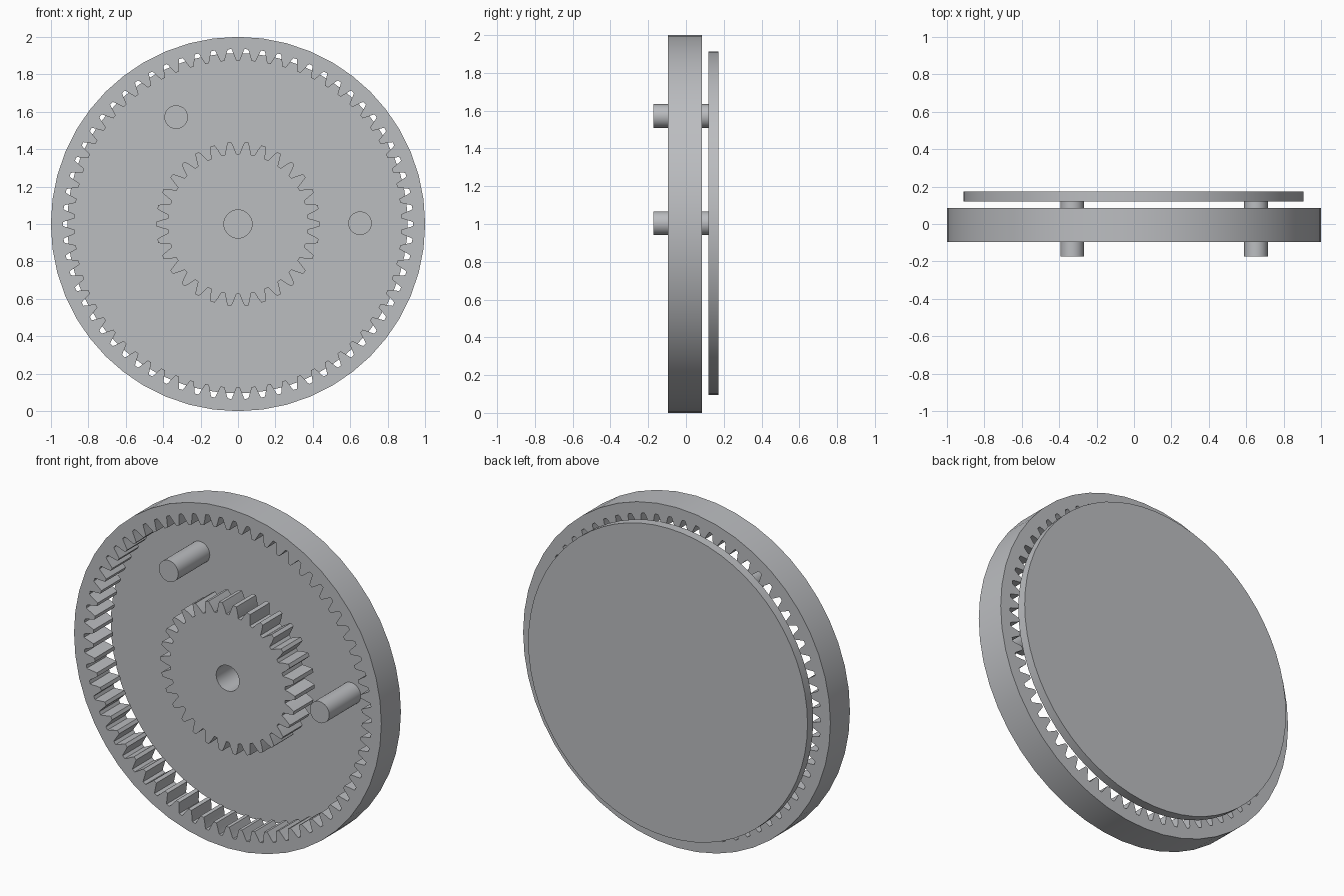
import bpy, bmesh, math
from mathutils import Matrix, Vector

if "Cube" in bpy.data.objects:
    bpy.data.objects.remove(bpy.data.objects["Cube"], do_unlink=True)

# Material
grey = bpy.data.materials.new("machined grey")
grey.use_nodes = True
colour = (0.50, 0.51, 0.53, 1)
grey.diffuse_color = colour
grey.node_tree.nodes["Principled BSDF"].inputs["Base Color"].default_value = colour

MODULE = 0.0273          # tooth size
CENTRE = (0, 1)          # gear axis in x, z
CARRIER = (-0.003, 1.004)  # carrier axis in x, z
GEAR_Y = (-0.096, 0.086)
DISC_Y = (0.12, 0.173)


def circle(radius, sides):
    return [(radius * math.cos(math.tau * i / sides),
             radius * math.sin(math.tau * i / sides)) for i in range(sides)]


def toothed(teeth, flank, phase=0):
    """Gear outline; flank lists (height, half width) in modules from root to tip."""
    pitch = MODULE * teeth / 2
    points = []
    for i in range(teeth):
        middle = math.tau * (i + phase) / teeth
        rising = [(h, -w) for h, w in flank]
        falling = [(h, w) for h, w in reversed(flank)]
        for h, w in rising + falling:
            r = pitch + h * MODULE
            a = middle + w * MODULE / r
            points.append((r * math.cos(a), r * math.sin(a)))
    return points


def extrude(name, outlines, centre, y_range):
    """Fill nested outlines in the x-z plane and extrude them along y."""
    curve = bpy.data.curves.new(name + "_outline", "CURVE")
    curve.dimensions = "2D"
    curve.fill_mode = "BOTH"
    curve.extrude = (y_range[1] - y_range[0]) / 2
    for outline in outlines:
        spline = curve.splines.new("POLY")
        spline.points.add(len(outline) - 1)
        for point, (x, y) in zip(spline.points, outline):
            point.co = (x, y, 0, 1)
        spline.use_cyclic_u = True
    helper = bpy.data.objects.new(name + "_outline", curve)
    bpy.context.collection.objects.link(helper)
    graph = bpy.context.evaluated_depsgraph_get()
    mesh = bpy.data.meshes.new_from_object(helper.evaluated_get(graph))
    bpy.data.objects.remove(helper, do_unlink=True)

    place = Vector((centre[0], sum(y_range) / 2, centre[1]))
    mesh.transform(Matrix.Translation(place) @ Matrix.Rotation(math.pi / 2, 4, "X"))
    bm = bmesh.new()
    bm.from_mesh(mesh)
    bmesh.ops.remove_doubles(bm, verts=bm.verts, dist=0.0001)
    bmesh.ops.recalc_face_normals(bm, faces=bm.faces)
    bm.to_mesh(mesh)
    bm.free()

    mesh.name = name
    mesh.materials.clear()
    mesh.materials.append(grey)
    obj = bpy.data.objects.new(name, mesh)
    bpy.context.collection.objects.link(obj)
    bpy.ops.object.select_all(action="DESELECT")
    obj.select_set(True)
    bpy.context.view_layer.objects.active = obj
    bpy.ops.object.shade_smooth_by_angle(angle=math.radians(25))
    return obj


# Outer ring with inward teeth: the gaps have the shape of outward teeth
gap_flank = [(-1, 1.15), (0, 0.8), (0.9, 0.52), (1.25, 0.35)]
extrude("ring_gear", [circle(1, 48), toothed(66, gap_flank)], CENTRE, GEAR_Y)

# Central gear with bore
tooth_flank = [(-1.25, 1.1), (-0.7, 0.96), (0, 0.77), (1.05, 0.4)]
extrude("sun_gear", [toothed(30, tooth_flank), circle(0.075, 32)], CENTRE, GEAR_Y)

# Carrier disc behind the gears, with two pins
extrude("carrier_disc", [circle(0.909, 64)], CARRIER, DISC_Y)
for side, angle in (("left", 0), ("right", math.tau / 3)):
    centre = (CARRIER[0] + 0.655 * math.cos(angle), CARRIER[1] + 0.655 * math.sin(angle))
    extrude(side + "_carrier_pin", [circle(0.063, 32)], centre, (-0.173, DISC_Y[0]))
